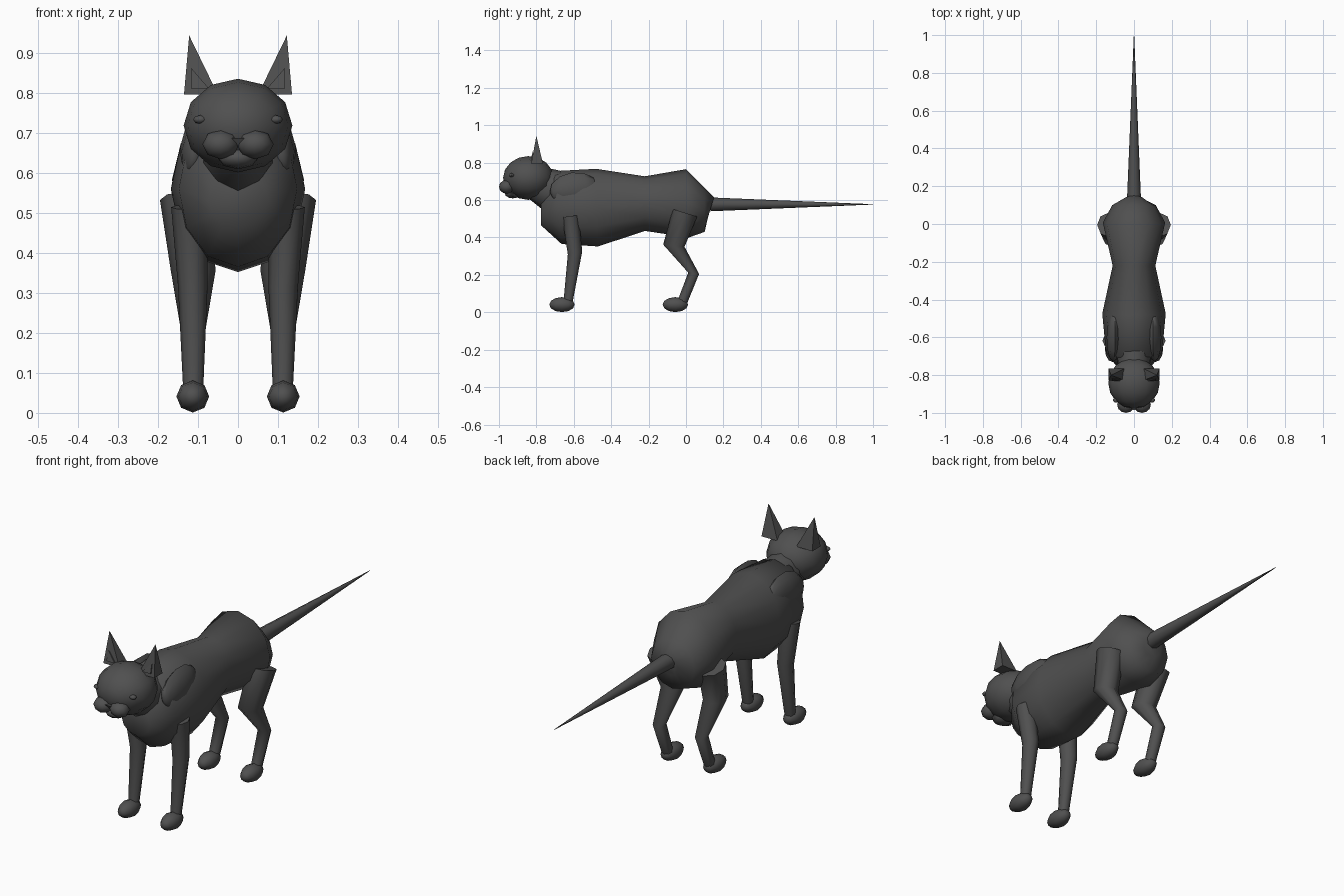
import bpy, bmesh, math
from mathutils import Vector, Matrix

if "Cube" in bpy.data.objects:
    bpy.data.objects.remove(bpy.data.objects["Cube"])

fur = bpy.data.materials.new("dark grey fur")
fur.diffuse_color = (0.08, 0.08, 0.08, 1)
fur.use_nodes = True
fur.node_tree.nodes["Principled BSDF"].inputs["Base Color"].default_value = fur.diffuse_color


def finish(name, bm, angle=50):
    bmesh.ops.recalc_face_normals(bm, faces=bm.faces[:])
    me = bpy.data.meshes.new(name)
    bm.to_mesh(me)
    bm.free()
    me.materials.append(fur)
    ob = bpy.data.objects.new(name, me)
    bpy.context.collection.objects.link(ob)
    bpy.ops.object.select_all(action='DESELECT')
    ob.select_set(True)
    bpy.context.view_layer.objects.active = ob
    if angle:
        bpy.ops.object.shade_smooth_by_angle(angle=math.radians(angle))
    return ob


def loft(name, rings, n=8, angle=50):
    """Rings are (centre x, (y, z) of one side, (y, z) of the other, half width in x)."""
    bm = bmesh.new()
    loops = []
    for x, a, b, w in rings:
        a, b = Vector((x, *a)), Vector((x, *b))
        c, v = (a + b) / 2, (b - a) / 2
        loops.append([bm.verts.new(c + v * math.cos(t) + Vector((w * math.sin(t), 0, 0)))
                      for t in (2 * math.pi * i / n for i in range(n))])
    for p, q in zip(loops, loops[1:]):
        for i in range(n):
            j = (i + 1) % n
            bm.faces.new((p[i], p[j], q[j], q[i]))
    bm.faces.new(loops[0])
    bm.faces.new(loops[-1])
    return finish(name, bm, angle)


def ball(name, centre, size, u=8, v=6, rot=None):
    bm = bmesh.new()
    # poles run along y, front to back
    m = Matrix.Translation(centre) @ (rot or Matrix()) @ Matrix.Diagonal((*size, 1)) \
        @ Matrix.Rotation(math.pi / 2, 4, 'X')
    bmesh.ops.create_uvsphere(bm, u_segments=u, v_segments=v, radius=1, matrix=m)
    return finish(name, bm, 60)


def pyramid(name, xs, ys, z, tip):
    bm = bmesh.new()
    base = [bm.verts.new((xs[i], ys[j], z)) for i, j in ((0, 0), (1, 0), (1, 1), (0, 1))]
    top = bm.verts.new(tip)
    bm.faces.new(base)
    for i in range(4):
        bm.faces.new((base[i], base[(i + 1) % 4], top))
    return finish(name, bm, 0)


# Torso, from chest to rump
loft("body", [
    (0, (-0.775, 0.465), (-0.775, 0.60), 0.075),
    (0, (-0.665, 0.365), (-0.70, 0.755), 0.148),
    (0, (-0.47, 0.352), (-0.48, 0.767), 0.168),
    (0, (-0.22, 0.435), (-0.22, 0.727), 0.113),
    (0, (0.015, 0.40), (0.0, 0.765), 0.165),
    (0, (0.10, 0.43), (0.10, 0.665), 0.115),
    (0, (0.115, 0.50), (0.15, 0.615), 0.05)], 12, 70)

# Neck
loft("neck", [
    (0, (-0.85, 0.615), (-0.80, 0.77), 0.075),
    (0, (-0.775, 0.555), (-0.71, 0.765), 0.088),
    (0, (-0.68, 0.54), (-0.64, 0.75), 0.10)], 10)

# Tail, tapering to a point
steps = [0.13, 0.30, 0.47, 0.65, 0.80, 1.0]
loft("tail", [(0, (y, 0.577 - r), (y, 0.577 + r), r) for y, r in
              ((y, 0.001 + 0.036 * (1 - y) / 0.87) for y in steps)], 8)

# Head, chin and nose
ball("head", (0, -0.843, 0.718), (0.136, 0.135, 0.117), 12, 8)
ball("chin", (0, -0.925, 0.637), (0.05, 0.045, 0.028))
pyramid("nose", (-0.016, 0.016), (-0.985, -0.95), 0.687, (0, -0.972, 0.665))

for s, side in ((-1, "left"), (1, "right")):
    # Face details
    ball(side + "_muzzle", (s * 0.043, -0.958, 0.671), (0.046, 0.042, 0.037))
    ball(side + "_eye", (s * 0.094, -0.932, 0.733), (0.018, 0.014, 0.011))
    pyramid(side + "_ear", (s * 0.05, s * 0.135), (-0.828, -0.765), 0.795,
            (s * 0.122, -0.80, 0.943))
    pyramid(side + "_inner_ear", (s * 0.073, s * 0.117), (-0.831, -0.81), 0.811,
            (s * 0.117, -0.819, 0.862))

    # Shoulder blade
    ball(side + "_shoulder", (s * 0.108, -0.60, 0.66), (0.037, 0.13, 0.088), 8, 6,
         Matrix.Rotation(s * -0.10, 4, 'Y') @ Matrix.Rotation(0.15, 4, 'X'))

    # Front leg: shoulder, elbow, ankle
    loft(side + "_front_leg", [
        (s * 0.122, (-0.662, 0.508), (-0.573, 0.52), 0.045),
        (s * 0.113, (-0.632, 0.31), (-0.555, 0.325), 0.037),
        (s * 0.112, (-0.655, 0.055), (-0.605, 0.06), 0.025)])

    # Hind leg: hip, knee, hock, ankle
    loft(side + "_hind_leg", [
        (s * 0.133, (-0.07, 0.552), (0.06, 0.512), 0.062),
        (s * 0.112, (-0.122, 0.362), (-0.008, 0.35), 0.056),
        (s * 0.112, (0.012, 0.212), (0.07, 0.205), 0.031),
        (s * 0.112, (-0.045, 0.062), (0.005, 0.045), 0.025)], angle=70)

    # Paws
    for part, y in (("front", -0.663), ("hind", -0.057)):
        ball(f"{side}_{part}_paw", (s * 0.113, y, 0.041), (0.041, 0.068, 0.04))
